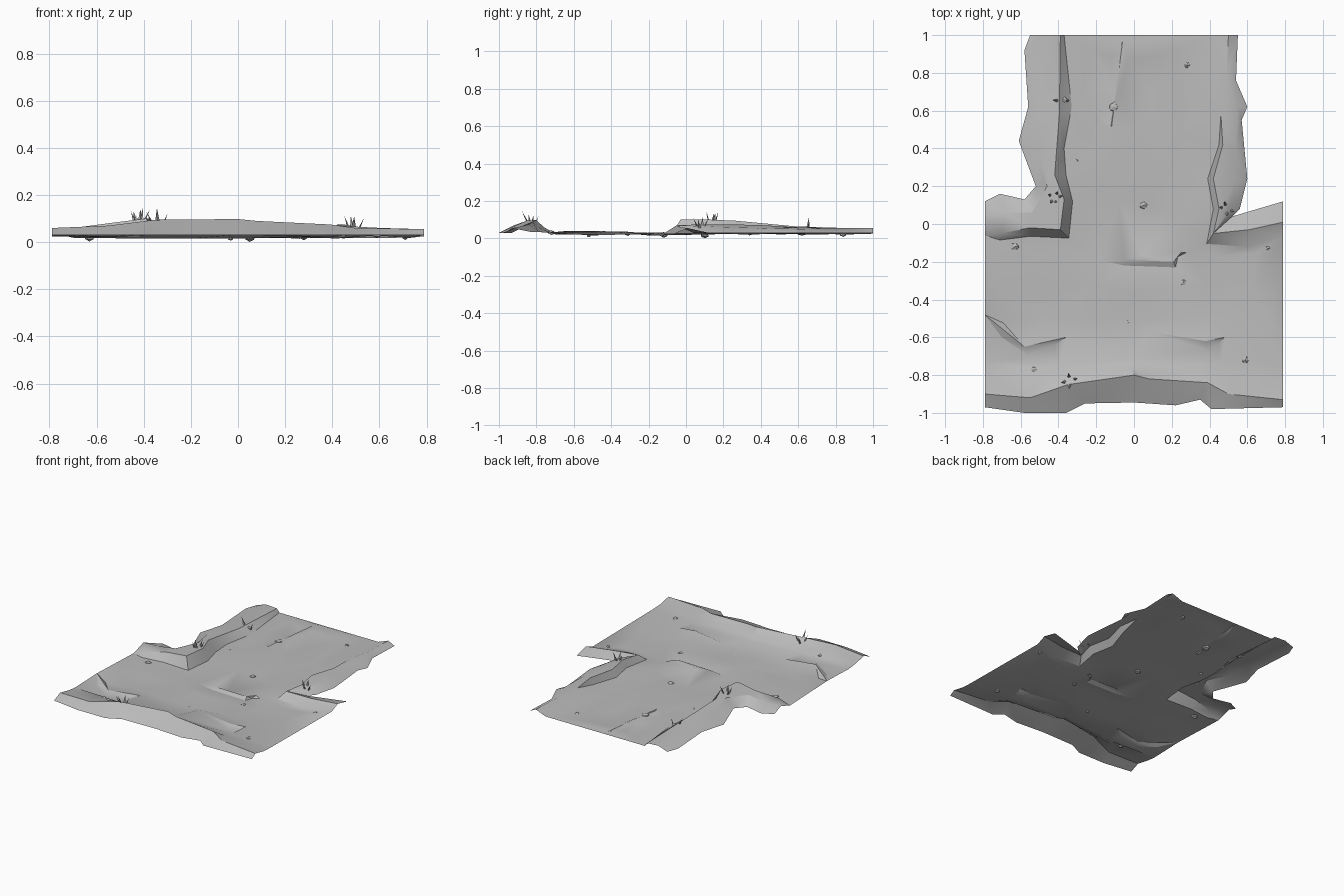
import bpy
import bmesh
import math
import random
from mathutils import Matrix, Vector
from mathutils.bvhtree import BVHTree
from mathutils.geometry import delaunay_2d_cdt

random.seed(4)
cube = bpy.data.objects.get("Cube")
if cube:
    bpy.data.objects.remove(cube)

UNIT = 0.01  # all layout values are in hundredths

stone = bpy.data.materials.new("plain_grey")
stone.use_nodes = True
grey = (0.5, 0.5, 0.5, 1)
stone.diffuse_color = grey
shader = stone.node_tree.nodes["Principled BSDF"]
shader.inputs["Base Color"].default_value = grey
shader.inputs["Roughness"].default_value = 0.9


def make_object(name, bm, smooth_angle=None):
    """Turn a bmesh into a named grey object, optionally smoothed by angle."""
    mesh = bpy.data.meshes.new(name)
    bm.to_mesh(mesh)
    bm.free()
    mesh.materials.append(stone)
    obj = bpy.data.objects.new(name, mesh)
    bpy.context.collection.objects.link(obj)
    if smooth_angle:
        bpy.ops.object.select_all(action="DESELECT")
        obj.select_set(True)
        bpy.context.view_layer.objects.active = obj
        bpy.ops.object.shade_smooth_by_angle(angle=math.radians(smooth_angle))
    return obj


points, edges = [], []


def add_line(*line, z=None, closed=False):
    """Add a terrain break line; points are (x, y) at height z, or (x, y, z)."""
    first = len(points)
    for p in line:
        points.append(Vector((p[0], p[1], p[2] if z is None else z)))
    last = len(points) - 1
    edges.extend((i, i + 1) for i in range(first, last))
    if closed:
        edges.append((last, first))


# Outer border of the ground sheet
add_line((-79, -97), (-58, -100), (-36, -100), (-26, -95), (0, -94.5), (22, -96),
         (35, -93), (41, -98), (79, -97), (79, 12), (52, 4), (56, 8), (60, 24),
         (57, 55), (60, 62), (54, 76), (55, 100), (-55, 100), (-58, 92),
         (-56, 62), (-61, 44), (-52, 20), (-58, 13), (-71, 16), (-79, 12),
         z=3, closed=True)

# Front ridge: crest, inner shoulder and foot
add_line((-79, -90, 6), (-55, -92, 7), (-35, -85, 9.5), (0, -80, 9.8),
         (8, -82, 9), (39, -84, 7.5), (50, -90, 6), (79, -93, 5.5))
add_line((-79, -80, 4), (-56, -76, 4.5), (-50, -81, 5.5), (-2, -76, 6),
         (3, -79, 6), (45, -79, 4), (79, -83, 3.5))
add_line((-79, -73), (-40, -75), (0, -71), (46, -73), (79, -75), z=3.2)

# Left bank: foot, crest and outer shoulder, running on into the side wing
add_line((-37, 100), (-33, 62), (-37, 40), (-36, 26), (-32.5, 12),
         (-34.5, -7.5), (-55, -6.5), (-71, -8.5), (-79, -6), z=2.5)
add_line((-39, 100, 5), (-39.5, 58, 6.5), (-42, 26, 9.5), (-37, 13, 10),
         (-39, -3, 10), (-55, -2, 8), (-70, -5, 6), (-79, 5, 6))
add_line((-48, 100, 5.5), (-50, 60, 5.5), (-51, 38, 7), (-46, 20, 9),
         (-54, 6, 8), (-68, 6, 6))

# Right bank, lower and narrower
add_line((42, 100), (37, 64), (45, 42), (39, 24), (42, 8), (38.5, -10.5),
         (60, -12), (79, -6), z=2.5)
add_line((50, 100, 5.5), (49, 77, 5.5), (46, 58, 6), (47, 42, 7), (42, 24, 7.5),
         (45, 8, 7.5), (42, -5, 7), (61, -3, 6), (79, 1, 5.5))
add_line((55, 62, 5), (54, 40, 5.5), (54, 22, 6), (50, 6, 6.5))

# Broken steps in the road: upper lip, then lower lip
add_line((-79, -48), (-58, -65), (-36, -60), z=4)
add_line((-70, -60), (-56, -70), (-42, -64), z=2.2)
add_line((8, -57), (38, -62), (48, -60), z=4)
add_line((39, -67), (45, -63), z=2.2)
add_line((-5, -19), (21, -20), (25, -15), (24, 0), z=3.2)
add_line((-5, -22), (22, -23), (28, -15), z=1.8)
# Wheel ruts along the straight road
add_line((-6, 97), (-10, 66), (-12, 50), z=3.5)
add_line((-8, 90), (-12, 72), z=2.4)
add_line((-20, 56), (-21, 40), z=2.3)


def add_uneven_road(xs, ys):
    """Scatter jittered points with a gently rolling height."""
    for x in xs:
        for y in ys:
            px = x + random.uniform(-6, 6)
            py = y + random.uniform(-3, 3)
            roll = 0.8 * math.cos((py + 35) * math.pi / 17)
            z = 2.6 + (roll if py < 0 else 0) + random.uniform(-0.5, 0.5)
            points.append(Vector((px, py, z)))


add_uneven_road(range(-66, 70, 22), (-50, -34, -17))
add_uneven_road(range(-24, 30, 13), range(10, 95, 20))

# Ground sheet: triangulate inside the border, keeping all break lines
flat = [p.to_2d() for p in points]
verts, _, faces, origins, _, _ = delaunay_2d_cdt(flat, edges, [], 1, 0.001)
bm = bmesh.new()
ground_verts = []
for v, origin in zip(verts, origins):
    height = max((points[i].z for i in origin), default=3)
    ground_verts.append(bm.verts.new(Vector((v.x, v.y, height)) * UNIT))
for face in faces:
    bm.faces.new([ground_verts[i] for i in face])
bmesh.ops.recalc_face_normals(bm, faces=bm.faces)
if sum(f.normal.z for f in bm.faces) < 0:
    bmesh.ops.reverse_faces(bm, faces=bm.faces)
surface = BVHTree.FromBMesh(bm)
make_object("ground", bm, 30)


def ground_height(x, y):
    hit = surface.ray_cast(Vector((x, y, 1)), Vector((0, 0, -1)))[0]
    return hit.z if hit else 3 * UNIT


# Loose pebbles, each a squashed irregular stone half sunk in the road
def add_pebble(number, x, y, radius):
    bm = bmesh.new()
    bmesh.ops.create_icosphere(bm, subdivisions=1, radius=radius * UNIT)
    for v in bm.verts:
        v.co *= random.uniform(0.75, 1.1)
        v.co.z *= 0.65
    x, y = x * UNIT, y * UNIT
    low = min(v.co.z for v in bm.verts)
    z = max(ground_height(x, y) - 0.3 * UNIT, -low)
    bmesh.ops.translate(bm, verts=bm.verts, vec=(x, y, z))
    make_object(f"pebble_{number}", bm)


pebbles = [(28, 84, 1.8), (-11, 62, 2.7), (-37, 66, 1.8), (-30, 34, 1.2),
           (5, 10, 2.5), (-63, -12, 2.5), (71, -13, 1.5), (26, -31, 1.9),
           (-3, -52, 1.2), (59, -72, 2), (-53, -77, 1.8)]
for number, pebble in enumerate(pebbles, 1):
    add_pebble(number, *pebble)


# Grass tufts: flat pointed blades leaning outward
def add_tuft(name, x, y, blades, length):
    bm = bmesh.new()
    for i in range(blades):
        turn = i * math.tau / blades + random.uniform(-0.4, 0.4)
        tall = length * random.uniform(0.75, 1.05) * UNIT
        blade = bmesh.ops.create_cone(bm, segments=4, radius1=0.9 * UNIT,
                                      radius2=0, depth=tall, cap_ends=True)["verts"]
        bx = (x + 2.5 * math.cos(turn)) * UNIT
        by = (y + 2 * math.sin(turn)) * UNIT
        place = (Matrix.Translation((bx, by, ground_height(bx, by) - 0.3 * UNIT))
                 @ Matrix.Rotation(turn, 4, "Z")
                 @ Matrix.Rotation(random.uniform(0.2, 0.5), 4, "Y")
                 @ Matrix.Diagonal((0.5, 1, 1, 1))
                 @ Matrix.Translation((0, 0, tall / 2)))
        bmesh.ops.transform(bm, matrix=place, verts=blade)
    make_object(name, bm)


add_tuft("grass_left_bank", -42, 14, 5, 6)
add_tuft("grass_right_bank", 49, 8, 4, 5)
add_tuft("grass_front_ridge", -34, -83, 4, 6.5)
add_tuft("grass_far_bank", -38, 65, 2, 6.5)
